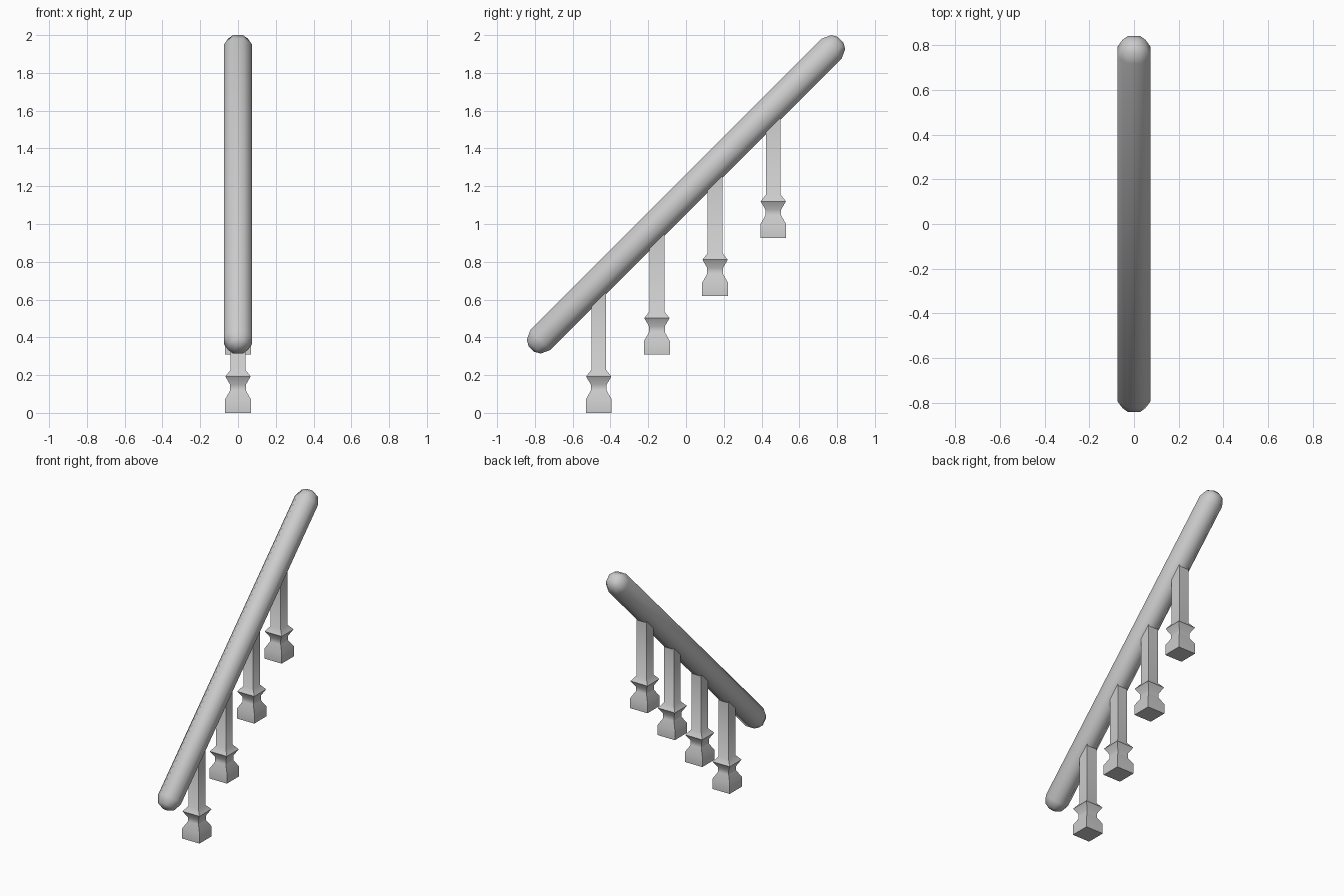
import bpy, bmesh, math

if "Cube" in bpy.data.objects:
    bpy.data.objects.remove(bpy.data.objects["Cube"])

stone = bpy.data.materials.new("grey_stone")
stone.diffuse_color = (0.6, 0.6, 0.6, 1)
stone.use_nodes = True
stone.node_tree.nodes["Principled BSDF"].inputs["Base Color"].default_value = stone.diffuse_color


def loft(name, rings, smooth_deg):
    """Skin closed rings of 3D points and cap both ends."""
    bm = bmesh.new()
    loops = [[bm.verts.new(p) for p in r] for r in rings]
    n = len(loops[0])
    for a, b in zip(loops, loops[1:]):
        for i in range(n):
            j = (i + 1) % n
            bm.faces.new((a[i], a[j], b[j], b[i]))
    bm.faces.new(loops[0][::-1])
    bm.faces.new(loops[-1])
    bmesh.ops.recalc_face_normals(bm, faces=bm.faces)
    me = bpy.data.meshes.new(name)
    bm.to_mesh(me)
    bm.free()
    me.materials.append(stone)
    ob = bpy.data.objects.new(name, me)
    bpy.context.collection.objects.link(ob)
    bpy.ops.object.select_all(action='DESELECT')
    ob.select_set(True)
    bpy.context.view_layer.objects.active = ob
    bpy.ops.object.shade_smooth_by_angle(angle=math.radians(smooth_deg))
    return ob


def octagon(a, b, z):
    return [(a, -b, z), (a, b, z), (b, a, z), (-b, a, z),
            (-a, b, z), (-a, -b, z), (-b, -a, z), (b, -a, z)]


def square(h, z):
    return [(-h, -h, z), (h, -h, z), (h, h, z), (-h, h, z)]


# Sloping octagonal handrail with rounded ends
end = [(0.02, 0.01, 1.158), (0.052, 0.026, 1.14), (0.075, 0.031, 1.09)]
rings = [octagon(a, b, -s) for a, b, s in end]
rings += [octagon(a, b, s) for a, b, s in reversed(end)]
rail = loft("handrail", rings, 60)
rail.rotation_euler.x = -math.pi / 4
rail.location.z = 1.157

# Four square balusters stepping up under the rail
profile = [(0.068, 0), (0.068, 0.072), (0.042, 0.118), (0.042, 0.15),
           (0.067, 0.193), (0.039, 0.228), (0.039, 0.67)]
for i in range(4):
    post = loft(f"baluster_{i + 1}", [square(h, z) for h, z in profile], 65)
    post.location = (0, -0.462 + 0.308 * i, 0.309 * i)
